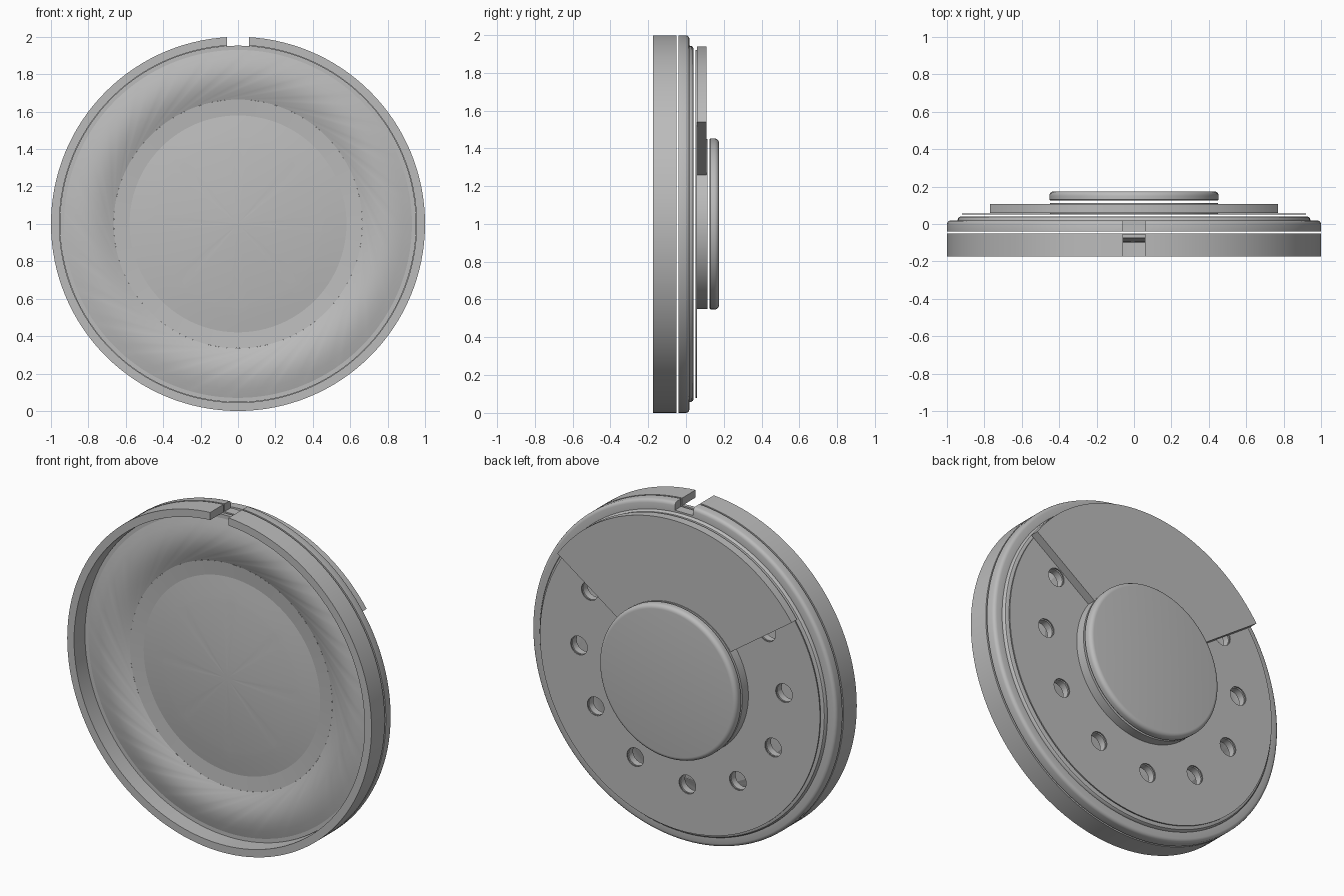
import bpy, bmesh, math
from mathutils import Matrix

cube = bpy.data.objects.get("Cube")
if cube:
    bpy.data.objects.remove(cube, do_unlink=True)

grey = bpy.data.materials.new("plain grey")
grey.use_nodes = True
grey.diffuse_color = (0.5, 0.5, 0.5, 1)
grey.node_tree.nodes["Principled BSDF"].inputs["Base Color"].default_value = (0.5, 0.5, 0.5, 1)


def finish(name, bm, closed=True):
    bmesh.ops.remove_doubles(bm, verts=bm.verts, dist=1e-5)
    if closed:
        bmesh.ops.recalc_face_normals(bm, faces=bm.faces)
    mesh = bpy.data.meshes.new(name)
    bm.to_mesh(mesh)
    bm.free()
    mesh.materials.append(grey)
    obj = bpy.data.objects.new(name, mesh)
    bpy.context.collection.objects.link(obj)
    return obj


def smooth(obj, degrees=30):
    bpy.ops.object.select_all(action="DESELECT")
    obj.select_set(True)
    bpy.context.view_layer.objects.active = obj
    bpy.ops.object.shade_smooth_by_angle(angle=math.radians(degrees))


def lathe(name, profile, segs=128, closed=True, start=0, sweep=360,
          twist=lambda r: 0, groove=lambda i, r: 0):
    """Turn (radius, y) points about the y axis through z = 1."""
    bm = bmesh.new()
    full = sweep == 360
    cols = []
    for i in range(segs if full else segs + 1):
        a = math.radians(start + sweep * i / segs)
        cols.append([bm.verts.new((r * math.cos(a + twist(r)), y + groove(i, r),
                                   1 + r * math.sin(a + twist(r)))) for r, y in profile])
    n = len(profile)
    for i in range(segs):
        p, q = cols[i], cols[(i + 1) % len(cols)]
        for k in range(n if closed else n - 1):
            m = (k + 1) % n
            if max(profile[k][0], profile[m][0]) > 0:
                bm.faces.new((p[k], p[m], q[m], q[k]))
    if not full:
        bm.faces.new(cols[0])
        bm.faces.new(cols[-1])
    return finish(name, bm, closed)


def cut(obj, cutter):
    bpy.ops.object.select_all(action="DESELECT")
    bpy.context.view_layer.objects.active = obj
    obj.select_set(True)
    mod = obj.modifiers.new("cut", "BOOLEAN")
    mod.operation = "DIFFERENCE"
    mod.solver = "EXACT"
    mod.object = cutter
    bpy.ops.object.modifier_apply(modifier=mod.name)


# Cutters: the top notch and the slightly raised circle of vent holes
bm = bmesh.new()
bmesh.ops.create_cube(bm, size=1, matrix=Matrix.Translation((0, 0, 2.002)) @ Matrix.Diagonal((0.12, 1, 0.1, 1)))
notch = finish("notch_cutter", bm)

bm = bmesh.new()
for i in range(12):
    a = math.radians(30 * i - 3.3)
    place = Matrix.Translation((0.675 * math.cos(a) - 0.01, 0, 1.04 + 0.675 * math.sin(a)))
    bmesh.ops.create_cone(bm, cap_ends=True, segments=24, radius1=0.055, radius2=0.055, depth=0.5,
                          matrix=place @ Matrix.Rotation(math.pi / 2, 4, "X"))
holes = finish("hole_cutter", bm)

# Front ring and rear housing
front_ring = lathe("front_ring", [(1, -0.175), (1, -0.05), (0.955, -0.05), (0.955, -0.175)])
housing = lathe("rear_housing", [
    (0, 0.041), (0.922, 0.041), (0.935, 0.037), (0.942, 0.028), (0.943, 0.019), (0.98, 0.019),
    (0.99, 0.016), (0.997, 0.009), (1, 0), (1, -0.04), (0.93, -0.04), (0.92, 0), (0, 0)])
back_sheet = lathe("back_sheet", [(0, 0.05), (0.92, 0.05), (0.92, 0.057), (0, 0.057)])
cut(front_ring, notch)
cut(housing, notch)
cut(housing, holes)
cut(back_sheet, holes)
for cutter in (notch, holes):
    bpy.data.objects.remove(cutter, do_unlink=True)

# Circuit board sector, magnet base and rounded magnet cap
board = lathe("circuit_board", [(0.44, 0.058), (0.94, 0.058), (0.94, 0.108), (0.44, 0.108)],
              segs=48, start=35, sweep=110)
base = lathe("magnet_base", [(0, 0.055), (0.45, 0.055), (0.45, 0.113), (0, 0.113)], segs=96)
bend = [(0.428 + 0.025 * math.cos(t * math.pi / 10), 0.15 + 0.025 * math.sin(t * math.pi / 10))
        for t in range(6)]
cap = lathe("magnet_cap", [(0, 0.125), (0.448, 0.125), (0.453, 0.13)] + bend + [(0, 0.175)], segs=96)

# Diaphragm flange and surround with fine straight tangential folds
flange = lathe("diaphragm_flange", [(0.953, -0.076), (0.953, -0.054), (0.925, -0.054), (0.925, -0.076)])
INNER, OUTER, STEPS = 0.665, 0.93, 14
reach = math.acos(INNER / OUTER)


def across(r):
    return min(max((r - INNER) / (OUTER - INNER), 0), 1)


surround_profile = []
for k in range(STEPS + 1):
    r = INNER / math.cos(reach * k / STEPS)
    u = across(r)
    surround_profile.append((r, -0.064 - 0.012 * u - 0.028 * math.sin(math.pi * u)))


def pleat(i, r):
    return 0.002 * math.sin(math.pi * across(r)) if i % 6 == 0 else 0


surround = lathe("pleated_surround", surround_profile, segs=28 * 6, closed=False,
                 twist=lambda r: -math.acos(min(1, INNER / r)), groove=pleat)

# Sloping rim and shallow centre dome with eight fine pressed spokes
rim = lathe("dome_rim", [(INNER, -0.064), (0.58, -0.057)], segs=96, closed=False)
dome_profile = [(r, -0.057 - 0.043 * (1 - (r / 0.58) ** 2))
                for r in (0.58, 0.52, 0.46, 0.44, 0.3, 0.15, 0.06, 0.04, 0)]
dome = lathe("centre_dome", dome_profile, segs=96, closed=False,
             groove=lambda i, r: 0.0008 if i % 12 == 0 and 0.05 < r < 0.45 else 0)

for obj in (front_ring, housing, back_sheet, board, base, cap, flange, surround, rim, dome):
    smooth(obj, 35)
